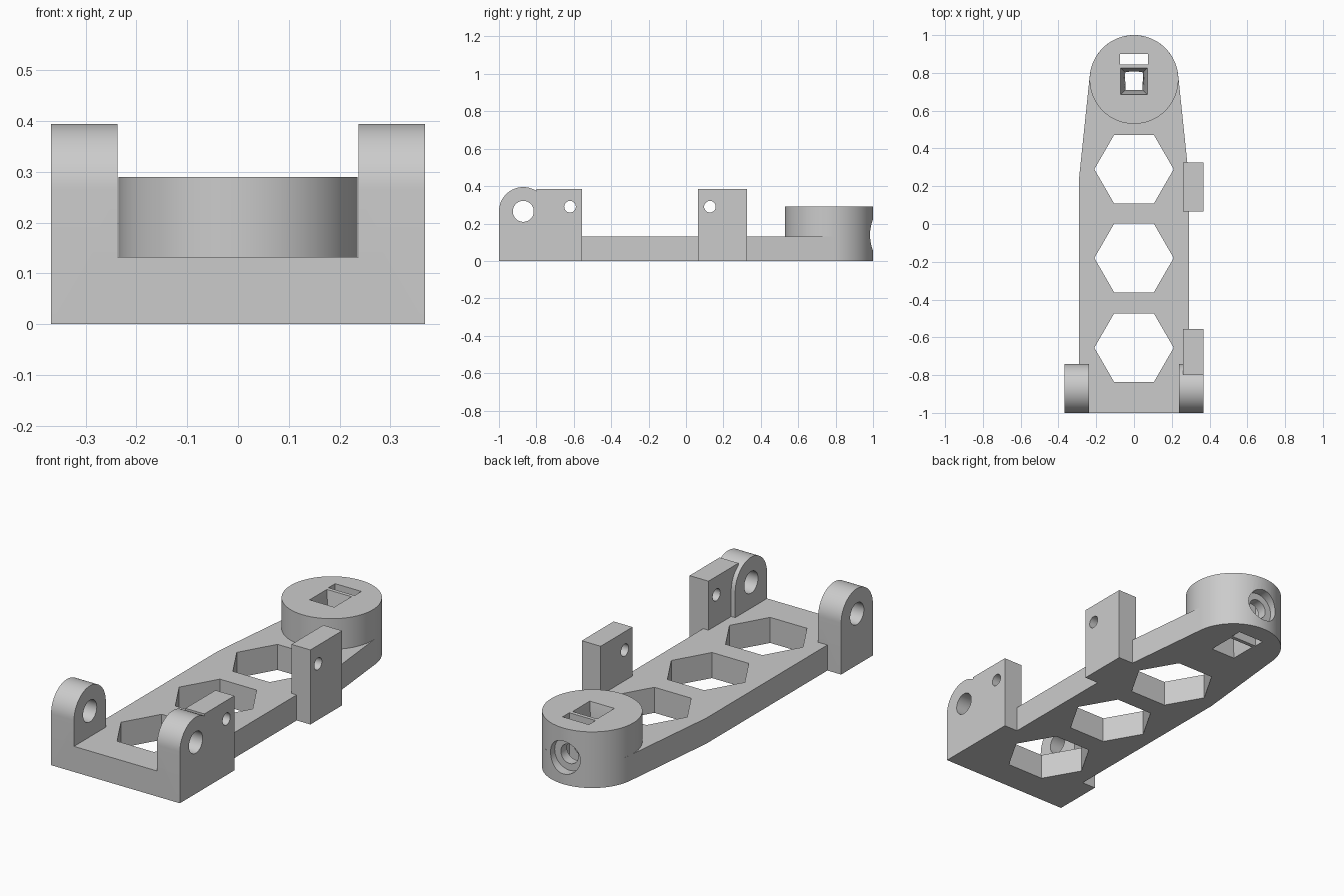
import bpy, bmesh, math
from mathutils import Vector

cube = bpy.data.objects.get("Cube")
if cube:
    bpy.data.objects.remove(cube, do_unlink=True)

grey = bpy.data.materials.new("plain grey")
grey.use_nodes = True
grey.diffuse_color = (0.6, 0.6, 0.6, 1)
grey.node_tree.nodes["Principled BSDF"].inputs["Base Color"].default_value = (0.6, 0.6, 0.6, 1)


def loft(name, rings):
    """Closed solid through a stack of equal-length point rings."""
    bm = bmesh.new()
    loops = [[bm.verts.new(p) for p in ring] for ring in rings]
    n = len(loops[0])
    for low, high in zip(loops, loops[1:]):
        for i in range(n):
            j = (i + 1) % n
            bm.faces.new((low[i], low[j], high[j], high[i]))
    bm.faces.new(loops[0])
    bm.faces.new(loops[-1])
    bmesh.ops.recalc_face_normals(bm, faces=bm.faces)
    mesh = bpy.data.meshes.new(name)
    bm.to_mesh(mesh)
    bm.free()
    mesh.materials.append(grey)
    obj = bpy.data.objects.new(name, mesh)
    bpy.context.collection.objects.link(obj)
    return obj


def prism(name, profile, axis, start, end):
    """Extrude a 2D profile along x (profile y,z), y (x,z) or z (x,y)."""
    def place(p, d):
        return {"x": Vector((d, p[0], p[1])),
                "y": Vector((p[0], d, p[1])),
                "z": Vector((p[0], p[1], d))}[axis]
    return loft(name, [[place(p, d) for p in profile] for d in (start, end)])


def arc(cx, cy, r, a0, a1, steps):
    angles = [math.radians(a0 + (a1 - a0) * i / steps) for i in range(steps + 1)]
    return [(cx + r * math.cos(a), cy + r * math.sin(a)) for a in angles]


def circle(cx, cy, r, steps=64):
    return arc(cx, cy, r, 0, 360, steps)[:-1]


def rect(x0, x1, y0, y1):
    return [(x0, y0), (x1, y0), (x1, y1), (x0, y1)]


def combine(body, other, operation):
    mod = body.modifiers.new(operation, "BOOLEAN")
    mod.operation = operation
    mod.solver = "EXACT"
    mod.object = other
    bpy.context.view_layer.objects.active = body
    bpy.ops.object.modifier_apply(modifier=mod.name)
    bpy.data.objects.remove(other, do_unlink=True)


PLATE_TOP, HEAD_TOP = 0.132, 0.29
HEAD_Y, HEAD_R = 0.765, 0.235
SIDE, OUTER = 0.29, 0.368

# Tapered base plate with a round end
outline = [(-SIDE, -1), (SIDE, -1), (SIDE, 0.25)]
outline += arc(0, HEAD_Y, HEAD_R, 5.625, 174.375, 60) + [(-SIDE, 0.25)]
arm = prism("link_arm", outline, "z", 0, PLATE_TOP)

# Round head, front hinge lugs and side tabs
solids = [prism("head", circle(0, HEAD_Y, HEAD_R), "z", 0, HEAD_TOP)]
lug = [(-1, 0)] + [(-0.74, 0)] + arc(-0.87, 0.265, 0.13, 0, 180, 32)
for side in (-1, 1):
    solids.append(prism("hinge_lug", lug, "x", side * 0.237, side * OUTER))
for y0, y1 in ((-0.8, -0.555), (0.065, 0.325)):
    solids.append(prism("side_tab", rect(y0, y1, 0, 0.385), "x", 0.26, OUTER))
for solid in solids:
    combine(arm, solid, "UNION")

# Hexagonal lightening holes
cutters = [prism("hexagon_cut", circle(0, y, 0.21, 6), "z", -0.1, 0.2)
           for y in (-0.655, -0.18, 0.29)]

# Hinge pin bore and small tab holes
cutters.append(prism("pin_cut", circle(-0.87, 0.265, 0.056, 48), "x", -0.5, 0.5))
for y in (-0.62, 0.128):
    cutters.append(prism("tab_hole_cut", circle(y, 0.29, 0.031, 32), "x", 0.2, 0.5))

# Square shaft socket, narrowing to the middle
cutters.append(loft("socket_cut", [
    [(x, y, z) for x, y in rect(-h, h, 0.755 - h, 0.755 + h)]
    for z, h in ((-0.01, 0.072), (HEAD_TOP / 2, 0.045), (HEAD_TOP + 0.01, 0.072))]))

# Nut slot and stepped screw hole in the rounded end
cutters.append(prism("nut_slot_cut", rect(-0.075, 0.075, 0.845, 0.9), "z", -0.1, 0.4))
cutters.append(prism("screw_head_cut", circle(0, 0.138, 0.085, 48), "y", 0.95, 1.1))
cutters.append(prism("screw_cut", circle(0, 0.138, 0.05, 48), "y", 0.755, 1.05))
for cutter in cutters:
    combine(arm, cutter, "DIFFERENCE")

# Smooth curved walls, crisp edges
bpy.ops.object.select_all(action="DESELECT")
arm.select_set(True)
bpy.context.view_layer.objects.active = arm
bpy.ops.object.shade_smooth_by_angle(angle=math.radians(30))
